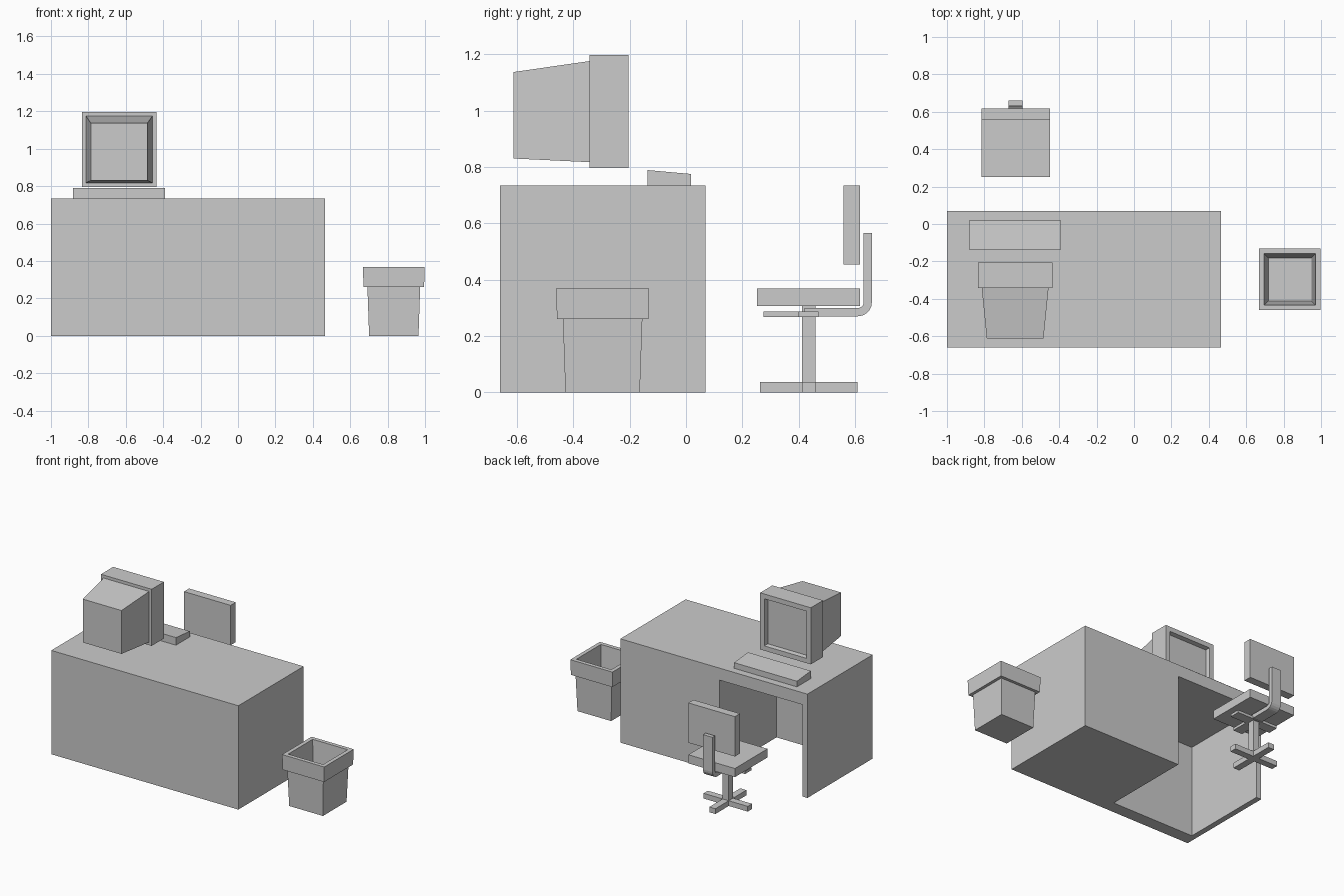
import bpy, bmesh, math
from mathutils import Vector

if "Cube" in bpy.data.objects:
    bpy.data.objects.remove(bpy.data.objects["Cube"])


def finish(name, bm):
    bmesh.ops.recalc_face_normals(bm, faces=bm.faces[:])
    me = bpy.data.meshes.new(name)
    bm.to_mesh(me)
    bm.free()
    ob = bpy.data.objects.new(name, me)
    bpy.context.collection.objects.link(ob)
    return ob


def loft(name, rings):
    """Skin through point rings and cap both ends."""
    bm = bmesh.new()
    loops = [[bm.verts.new(p) for p in r] for r in rings]
    n = len(loops[0])
    for a, b in zip(loops, loops[1:]):
        for i in range(n):
            j = (i + 1) % n
            bm.faces.new((a[i], a[j], b[j], b[i]))
    bm.faces.new(loops[0])
    bm.faces.new(loops[-1])
    return finish(name, bm)


def box(name, x, y, z):
    return loft(name, [[(x[0], y[0], h), (x[1], y[0], h), (x[1], y[1], h), (x[0], y[1], h)]
                       for h in z])


def extrude_x(name, profile, x0, x1):
    """Extrude a (y, z) profile along x."""
    return loft(name, [[(x, y, z) for y, z in profile] for x in (x0, x1)])


def xz_ring(x0, x1, z0, z1, y):
    return [(x0, y, z0), (x1, y, z0), (x1, y, z1), (x0, y, z1)]


def sheet(name, cx, cy, z, angle, w=0.263, d=0.352):
    c, s = math.cos(angle), math.sin(angle)
    bm = bmesh.new()
    corners = [(-w / 2, -d / 2), (w / 2, -d / 2), (w / 2, d / 2), (-w / 2, d / 2)]
    bm.faces.new([bm.verts.new((cx + u * c - v * s, cy + u * s + v * c, z)) for u, v in corners])
    return finish(name, bm)


# Desk: solid block with a knee hole cut from the sitter's side
desk = box("desk", (-1.0, 0.465), (-0.66, 0.07), (0, 0.735))
cutter = box("knee_hole_cutter", (-0.96, -0.31), (-0.57, 0.2), (-0.1, 0.65))
cutter.hide_render = True
mod = desk.modifiers.new("knee_hole", 'BOOLEAN')
mod.operation = 'DIFFERENCE'
mod.solver = 'EXACT'
mod.object = cutter
bpy.context.view_layer.objects.active = desk
bpy.ops.object.modifier_apply(modifier=mod.name)
bpy.data.objects.remove(cutter)

# Monitor: tapered back, deep front frame, recessed screen facing +y
loft("monitor", [
    xz_ring(-0.787, -0.484, 0.83, 1.137, -0.612),
    xz_ring(-0.814, -0.457, 0.817, 1.176, -0.342),
    xz_ring(-0.834, -0.437, 0.796, 1.197, -0.342),
    xz_ring(-0.834, -0.437, 0.796, 1.197, -0.205),
    xz_ring(-0.80, -0.471, 0.83, 1.163, -0.205),
    xz_ring(-0.795, -0.476, 0.835, 1.158, -0.235),
])

# Keyboard: wedge sloping down towards the sitter
extrude_x("keyboard", [(-0.137, 0.735), (0.018, 0.735), (0.018, 0.775), (-0.137, 0.789)],
          -0.882, -0.39)

# Loose papers
sheet("paper_lower", 0.098, -0.293, 0.737, 0)
sheet("paper_upper", 0.186, -0.275, 0.739, math.radians(11))


# Waste bin: tapered body, thick rim and hollow interior
def bin_ring(h, z, cx=0.833, cy=-0.296):
    return [(cx - h, cy - h, z), (cx + h, cy - h, z), (cx + h, cy + h, z), (cx - h, cy + h, z)]


loft("waste_bin", [bin_ring(h, z) for h, z in [
    (0.132, 0), (0.141, 0.26), (0.162, 0.26), (0.165, 0.368), (0.137, 0.368), (0.115, 0.03)]])

# Chair seat and backrest
CX, CY = -0.632, 0.435
box("seat", (-0.815, -0.45), (0.252, 0.617), (0.307, 0.368))
box("backrest", (-0.815, -0.45), (0.56, 0.617), (0.453, 0.735))

# Bent bar carrying the backrest
arc = [math.radians(a) for a in range(-90, 1, 18)]
outer = [(0.61 + 0.05 * math.cos(a), 0.32 + 0.05 * math.sin(a)) for a in arc]
inner = [(0.61 + 0.021 * math.cos(a), 0.32 + 0.021 * math.sin(a)) for a in reversed(arc)]
extrude_x("backrest_bar",
          [(0.42, 0.27)] + outer + [(0.66, 0.566), (0.631, 0.566)] + inner + [(0.42, 0.299)],
          -0.67, -0.595)


# Post, floor cross and three-armed support under the seat
def plan(name, pts, z0, z1):
    return loft(name, [[(CX + x, CY + y, z) for x, y in pts] for z in (z0, z1)])


w, r = 0.024, 0.173
box("post", (CX - w, CX + w), (CY - w, CY + w), (0.03, 0.307))
plan("base_cross", [(-w, -r), (w, -r), (w, -w), (r, -w), (r, w), (w, w),
                    (w, r), (-w, r), (-w, w), (-r, w), (-r, -w), (-w, -w)], 0, 0.037)
w, r = 0.036, 0.16
plan("seat_support", [(-w, -r), (w, -r), (w, -w), (r, -w), (r, w),
                      (-r, w), (-r, -w), (-w, -w)], 0.267, 0.286)
